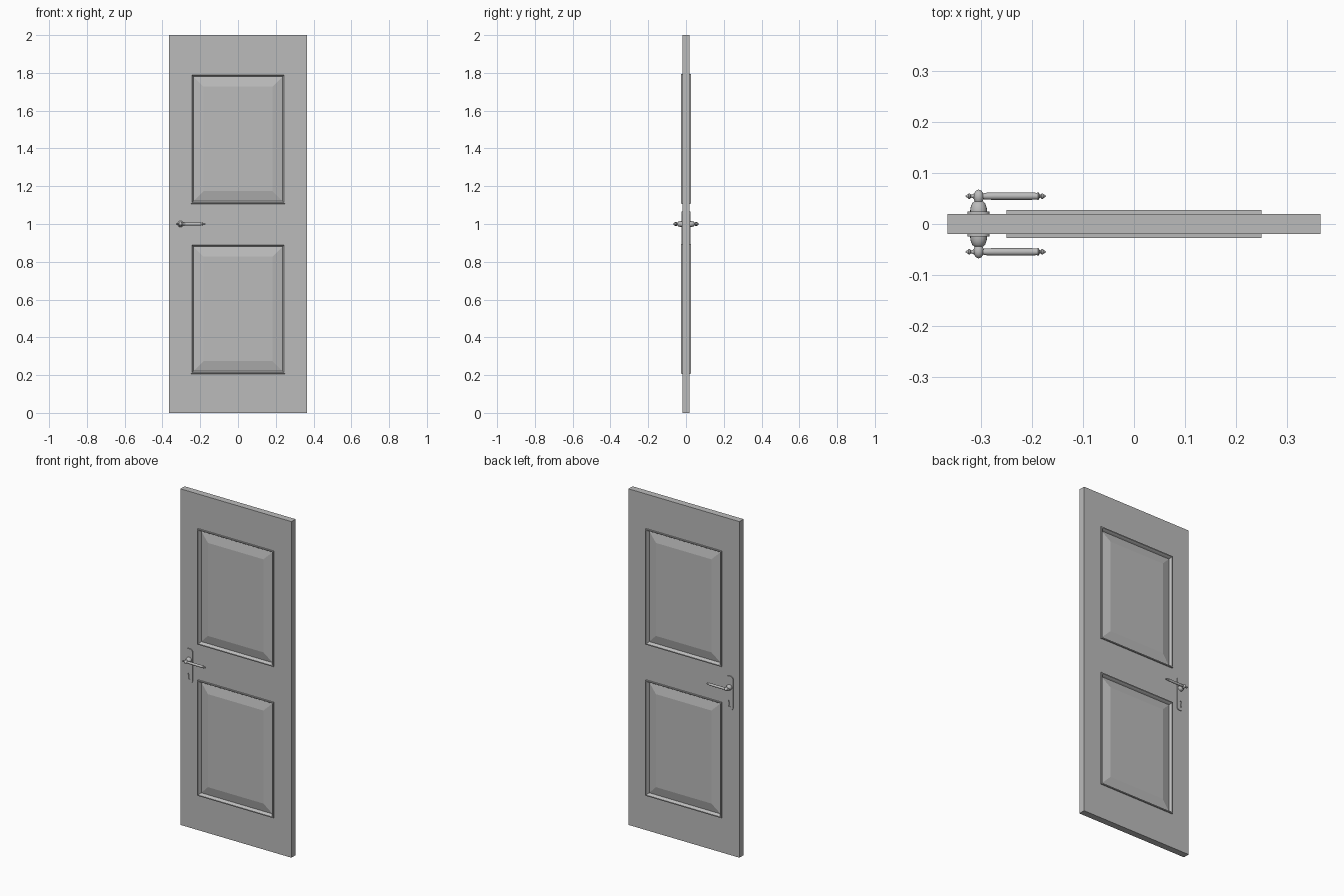
import bpy, bmesh, math
from mathutils import Vector, Matrix

cube = bpy.data.objects.get("Cube")
if cube:
    bpy.data.objects.remove(cube, do_unlink=True)

grey = bpy.data.materials.new("plain_grey")
grey.use_nodes = True
grey.diffuse_color = (0.5, 0.5, 0.5, 1)
grey.node_tree.nodes["Principled BSDF"].inputs["Base Color"].default_value = (0.5, 0.5, 0.5, 1)

HALF_W, HALF_T, HEIGHT = 0.365, 0.0195, 2.0
PANEL_X = 0.25
PANELS = ((0.207, 0.895), (1.107, 1.795))
HANDLE_X, HANDLE_Z = -0.304, 1.0
PLATE_T = 0.005
LEVER_Y = 0.0545


def add_mesh(name, bm, smooth=False):
    mesh = bpy.data.meshes.new(name)
    bm.to_mesh(mesh)
    bm.free()
    obj = bpy.data.objects.new(name, mesh)
    bpy.context.collection.objects.link(obj)
    mesh.materials.append(grey)
    if smooth:
        bpy.ops.object.select_all(action='DESELECT')
        obj.select_set(True)
        bpy.context.view_layer.objects.active = obj
        bpy.ops.object.shade_smooth_by_angle(angle=math.radians(40))
    return obj


def lathe(name, profile, origin, axis):
    """Turn (distance, radius) pairs around an axis through origin."""
    bm = bmesh.new()
    verts = [bm.verts.new((r, 0, d)) for d, r in profile]
    edges = [bm.edges.new(pair) for pair in zip(verts, verts[1:])]
    bmesh.ops.spin(bm, geom=verts + edges, cent=(0, 0, 0), axis=(0, 0, 1),
                   angle=math.tau, steps=20)
    bmesh.ops.remove_doubles(bm, verts=bm.verts[:], dist=1e-5)
    turn = Vector(axis).to_track_quat('Z', 'Y').to_matrix().to_4x4()
    bm.transform(Matrix.Translation(origin) @ turn)
    bmesh.ops.recalc_face_normals(bm, faces=bm.faces[:])
    return add_mesh(name, bm, smooth=True)


# Door leaf, sliced around the panels on both sides
bm = bmesh.new()
bmesh.ops.create_cube(bm, size=1)
bm.transform(Matrix.Translation((0, 0, HEIGHT / 2))
             @ Matrix.Diagonal((HALF_W * 2, HALF_T * 2, HEIGHT, 1)))
cuts = [((x, 0, 0), (1, 0, 0)) for x in (-PANEL_X, PANEL_X)]
cuts += [((0, 0, z), (0, 0, 1)) for span in PANELS for z in span]
for point, normal in cuts:
    bmesh.ops.bisect_plane(bm, geom=bm.verts[:] + bm.edges[:] + bm.faces[:],
                           plane_co=point, plane_no=normal)
bm.normal_update()


def is_panel(face):
    c = face.calc_center_median()
    return (abs(face.normal.y) > 0.9 and abs(c.x) < PANEL_X
            and any(lo < c.z < hi for lo, hi in PANELS))


# Raised moulding, groove and bevelled field of each panel
panels = [f for f in bm.faces if is_panel(f)]
for width, depth in ((0.0003, 0.0075), (0.006, 0), (0.005, -0.008),
                     (0.004, -0.009), (0.052, 0.012)):
    bmesh.ops.inset_individual(bm, faces=panels, thickness=width, depth=depth,
                               use_even_offset=True)
    bm.normal_update()
add_mesh("door_leaf", bm)


def arc(cx, cy, r, start, end, steps):
    angles = [math.radians(start + (end - start) * i / steps) for i in range(steps + 1)]
    return [(cx + r * math.cos(a), cy + r * math.sin(a)) for a in angles]


def lock_plate(name, side):
    """Rounded plate with a keyhole opening."""
    half_w, top, bottom, r = 0.0215, 0.066, -0.135, 0.016
    outline = []
    for i, (sx, z) in enumerate(((1, top - r), (-1, top - r), (-1, bottom + r), (1, bottom + r))):
        outline += arc(sx * (half_w - r), z, r, i * 90, i * 90 + 90, 6)
    keyhole = arc(0, -0.084, 0.008, -60, 240, 14) + [(-0.006, -0.115), (0.006, -0.115)]
    curve = bpy.data.curves.new(name + "_outline", 'CURVE')
    curve.dimensions = '2D'
    curve.fill_mode = 'BOTH'
    curve.extrude = PLATE_T / 2
    for loop in (outline, keyhole):
        spline = curve.splines.new('POLY')
        spline.points.add(len(loop) - 1)
        for p, (x, y) in zip(spline.points, loop):
            p.co = (x, y, 0, 1)
        spline.use_cyclic_u = True
    temp = bpy.data.objects.new(name + "_outline", curve)
    bpy.context.collection.objects.link(temp)
    bpy.context.view_layer.update()
    mesh = temp.evaluated_get(bpy.context.evaluated_depsgraph_get()).to_mesh()
    bm = bmesh.new()
    bm.from_mesh(mesh)
    bpy.data.objects.remove(temp, do_unlink=True)
    bmesh.ops.remove_doubles(bm, verts=bm.verts[:], dist=1e-5)
    bm.transform(Matrix.Translation((HANDLE_X, side * (HALF_T + PLATE_T / 2), HANDLE_Z))
                 @ Matrix.Rotation(math.pi / 2, 4, 'X'))
    bmesh.ops.recalc_face_normals(bm, faces=bm.faces[:])
    add_mesh(name, bm)


# Handle profiles: collar with knob, and lever with a finial at each end
collar = [(0.022, 0), (0.022, 0.0165), (0.027, 0.0165), (0.033, 0.0155), (0.041, 0.0125),
          (0.043, 0.010), (0.0445, 0.008), (0.048, 0.0095), (0.054, 0.0105),
          (0.060, 0.009), (0.065, 0.0055), (0.0675, 0)]
finial = [(0, 0.0035), (0.002, 0.003), (0.004, 0.0052), (0.0065, 0.0055),
          (0.009, 0.003), (0.012, 0.0012), (0.013, 0)]
left_end = [(-0.013 - d, r) for d, r in reversed(finial)]
right_end = [(0.119 + d, r) for d, r in finial]
bar = [(-0.008, 0.0055), (0.009, 0.0055), (0.012, 0.0065), (0.03, 0.0073),
       (0.10, 0.0073), (0.114, 0.0065), (0.116, 0.0075), (0.118, 0.0065)]

for side, label in ((-1, "front"), (1, "back")):
    lock_plate(label + "_lock_plate", side)
    lathe(label + "_handle_collar", collar, (HANDLE_X, 0, HANDLE_Z), (0, side, 0))
    lathe(label + "_handle_lever", left_end + bar + right_end,
          (HANDLE_X, side * LEVER_Y, HANDLE_Z), (1, 0, 0))
